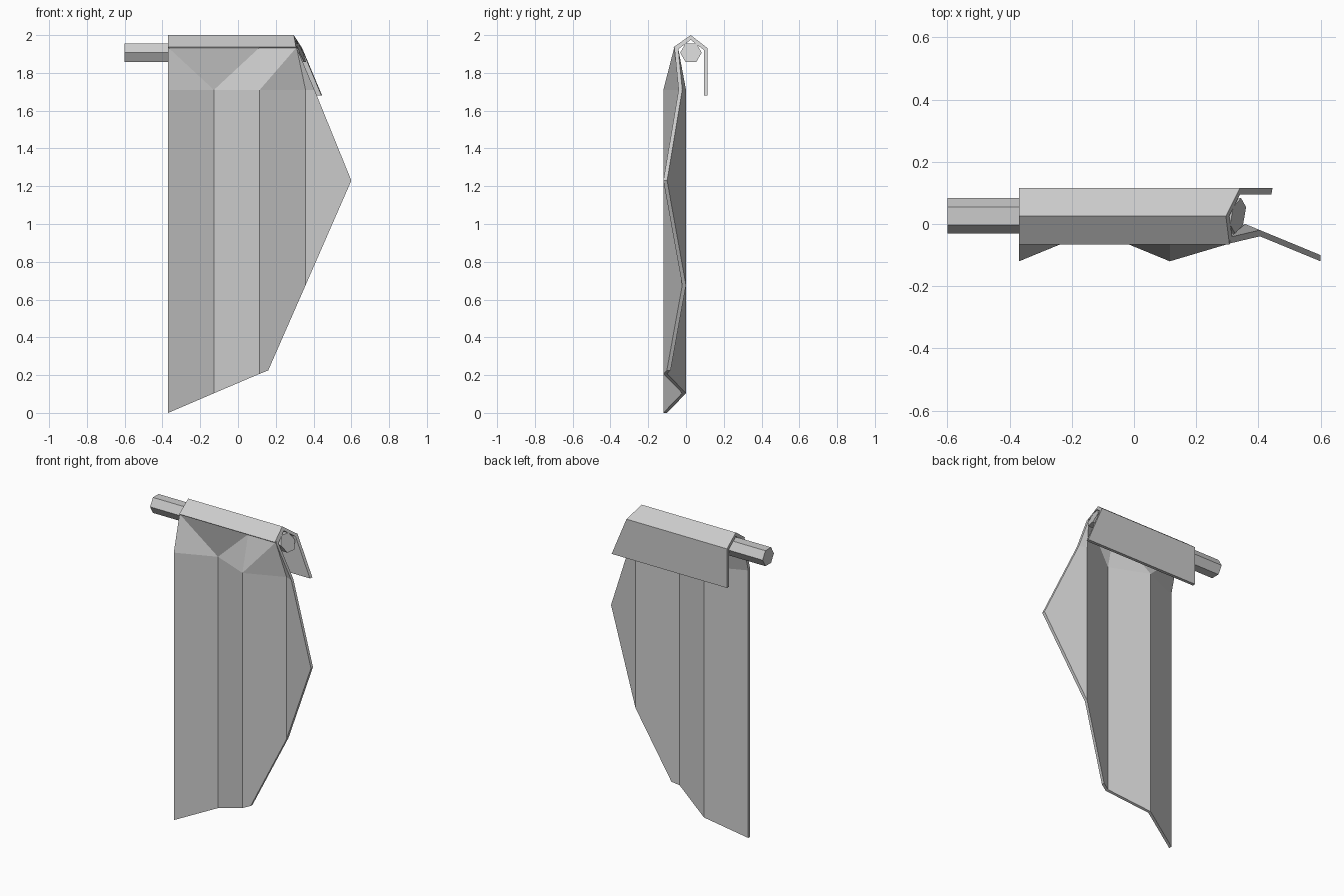
import bpy
import bmesh
import math

old = bpy.data.objects.get("Cube")
if old:
    bpy.data.objects.remove(old, do_unlink=True)

LEFT = -0.37        # straight edge of the cloth
THICK = 0.02        # cloth thickness

grey = bpy.data.materials.new("plain grey")
grey.use_nodes = True
colour = (0.6, 0.6, 0.6, 1)
grey.diffuse_color = colour
grey.node_tree.nodes["Principled BSDF"].inputs["Base Color"].default_value = colour


def slant_x(y, z):
    """The slanted plane that trims the cloth, the flap and the rod."""
    return 0.325 + 0.17 * (y - 0.025) - 0.42 * (z - 1.93)


def finish(name, bm):
    bmesh.ops.recalc_face_normals(bm, faces=bm.faces)
    mesh = bpy.data.meshes.new(name)
    bm.to_mesh(mesh)
    bm.free()
    mesh.materials.append(grey)
    obj = bpy.data.objects.new(name, mesh)
    bpy.context.collection.objects.link(obj)
    return obj


def slanted_prism(name, profile, x0):
    """Run a y-z profile along x from x0 to the slanted plane."""
    bm = bmesh.new()
    start = [bm.verts.new((x0, y, z)) for y, z in profile]
    end = [bm.verts.new((slant_x(y, z), y, z)) for y, z in profile]
    bm.faces.new(start)
    bm.faces.new(end)
    for i in range(len(profile)):
        j = (i + 1) % len(profile)
        bm.faces.new((start[i], start[j], end[j], end[i]))
    return finish(name, bm)


def pleat_y(x):
    """Zigzag depth of the hanging cloth."""
    t = (x - LEFT) / 0.2425
    return -0.02 - 0.1 * abs((t % 2) - 1)


# Hanging cloth: pleats below, fanned triangles gathering into a straight top
bm = bmesh.new()


def row(points, depth=pleat_y):
    return [bm.verts.new((x, depth(x), z)) for x, z in points]


hem = row([(LEFT, 0), (-0.127, 0.104), (0.115, 0.207), (0.16, 0.225),
           (0.3575, 0.675), (0.6, 1.23)])
mid = row([(x, 1.71) for x in (LEFT, -0.1275, 0.115, 0.3575, 0.405)])
top = row([(x, 1.935) for x in (LEFT, 0.115, 0.31)], lambda x: -0.062)
panels = [
    (hem[0], hem[1], mid[1], mid[0]),
    (hem[1], hem[2], mid[2], mid[1]),
    (hem[2], hem[3], hem[4], mid[3], mid[2]),
    (hem[4], hem[5], mid[4], mid[3]),
    (mid[0], mid[1], top[0]),
    (mid[1], top[1], top[0]),
    (mid[1], mid[2], top[1]),
    (mid[2], top[2], top[1]),
    (mid[2], mid[3], top[2]),
    (mid[3], mid[4], top[2]),
]
for panel in panels:
    bm.faces.new(panel)
back = bmesh.ops.extrude_face_region(bm, geom=bm.faces[:], use_keep_orig=True)
moved = [v for v in back["geom"] if isinstance(v, bmesh.types.BMVert)]
bmesh.ops.translate(bm, verts=moved, vec=(0, THICK, 0))
finish("pleated_cloth", bm)

# Cloth folded over the rod, with a short flap behind
fold = [(-0.058, 1.926), (-0.066, 1.936), (0.025, 2.0), (0.115, 1.93),
        (0.115, 1.68), (0.095, 1.68), (0.095, 1.921), (0.025, 1.975),
        (-0.04, 1.926)]
slanted_prism("folded_flap", fold, LEFT)

# Six-sided rod
ring = [(0.026 + 0.057 * math.cos(k * math.pi / 3),
         1.907 + 0.057 * math.sin(k * math.pi / 3)) for k in range(6)]
slanted_prism("hanging_rod", ring, -0.6)
